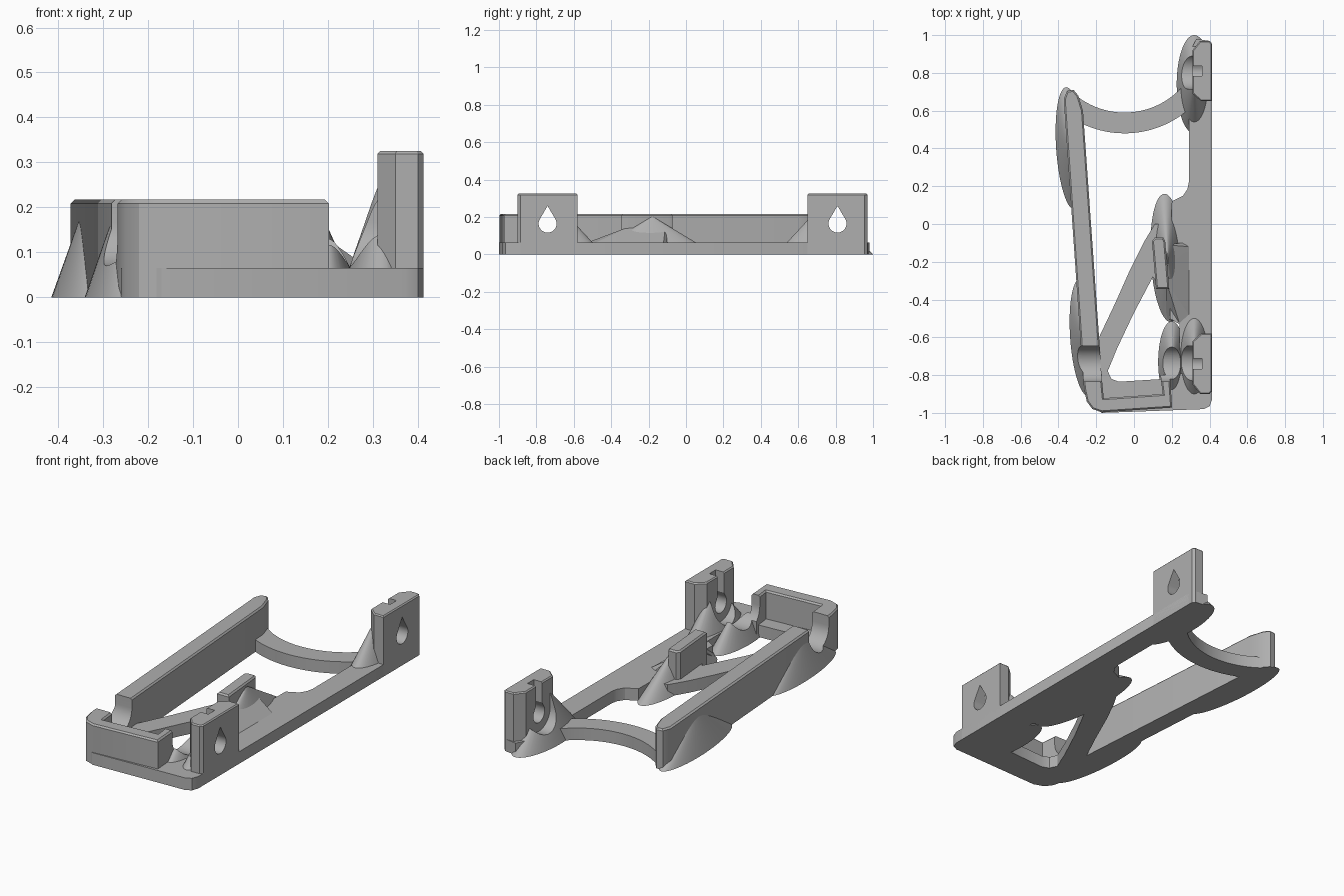
import bpy, bmesh, math
from mathutils import Vector, Matrix

if "Cube" in bpy.data.objects:
    bpy.data.objects.remove(bpy.data.objects["Cube"])

grey = bpy.data.materials.new("plain grey")
grey.diffuse_color = (0.43, 0.43, 0.43, 1)
grey.use_nodes = True
grey.node_tree.nodes["Principled BSDF"].inputs["Base Color"].default_value = grey.diffuse_color
BASE, WALL, POST = 0.065, 0.217, 0.325
BORE_Z, BORE_R = 0.165, 0.095
FRONT_Y, BACK_Y = -0.74, 0.81


def make(name, bm):
    bmesh.ops.recalc_face_normals(bm, faces=bm.faces)
    me = bpy.data.meshes.new(name)
    bm.to_mesh(me)
    bm.free()
    me.materials.append(grey)
    ob = bpy.data.objects.new(name, me)
    bpy.context.collection.objects.link(ob)
    return ob


def prism(name, pts, z0, z1, chamfer=0.0):
    """Outline in x/y pulled up from z0 to z1, top edge chamfered."""
    bm = bmesh.new()
    f = bm.faces.new([bm.verts.new((x, y, z0)) for x, y in pts])
    r = bmesh.ops.extrude_face_region(bm, geom=[f])
    up = [v for v in r["geom"] if isinstance(v, bmesh.types.BMVert)]
    bmesh.ops.translate(bm, verts=up, vec=(0, 0, z1 - z0))
    if chamfer:
        edges = [e for e in bm.edges if all(abs(v.co.z - z1) < 1e-6 for v in e.verts)]
        bmesh.ops.bevel(bm, geom=edges, offset=chamfer, segments=1, affect='EDGES')
    return make(name, bm)


def profile_x(name, pts, x0, x1):
    """Outline in y/z pulled along x."""
    bm = bmesh.new()
    f = bm.faces.new([bm.verts.new((x0, y, z)) for y, z in pts])
    r = bmesh.ops.extrude_face_region(bm, geom=[f])
    vs = [v for v in r["geom"] if isinstance(v, bmesh.types.BMVert)]
    bmesh.ops.translate(bm, verts=vs, vec=(x1 - x0, 0, 0))
    return make(name, bm)


def box(name, x0, x1, y0, y1, z0, z1):
    return prism(name, [(x0, y0), (x1, y0), (x1, y1), (x0, y1)], z0, z1)


def cone(name, cx, cy, rx, ry, h, turn=0):
    """Elliptical buttress cone standing on the floor."""
    bm = bmesh.new()
    m = (Matrix.Translation((cx, cy, h / 2)) @ Matrix.Rotation(math.radians(turn), 4, 'Z')
         @ Matrix.Diagonal((rx, ry, 1, 1)))
    bmesh.ops.create_cone(bm, cap_ends=True, segments=64, radius1=1, radius2=0.02,
                          depth=h, matrix=m)
    return make(name, bm)


def arc(cy, cz, r, a0, a1, n):
    return [(cy + r * math.cos(math.radians(a0 + (a1 - a0) * i / n)),
             cz + r * math.sin(math.radians(a0 + (a1 - a0) * i / n))) for i in range(n + 1)]


def cut(ob, cutters):
    for c in cutters:
        m = ob.modifiers.new("cut", 'BOOLEAN')
        m.operation, m.solver, m.object = 'DIFFERENCE', 'EXACT', c
    dg = bpy.context.evaluated_depsgraph_get()
    me = bpy.data.meshes.new_from_object(ob.evaluated_get(dg))
    ob.modifiers.clear()
    ob.data = me


# Cutters: screwdriver channels, teardrop screw holes, top slots
def channel(name, y, x0):
    pts = arc(y, BORE_Z, BORE_R, 180, 360, 24) + [(y + BORE_R, 0.45), (y - BORE_R, 0.45)]
    return profile_x(name, pts, x0, 0.31)


front_channel = channel("front_channel_cutter", FRONT_Y, -0.5)
back_channel = channel("back_channel_cutter", BACK_Y, 0.15)
cutters = [front_channel, back_channel]

# Mounting posts with their buttress cones
for tag, y, s, ch, cone_y in (("front", FRONT_Y, -1, front_channel, -0.70),
                              ("back", BACK_Y, 1, back_channel, 0.74)):
    hole = profile_x(tag + "_hole_cutter",
                     arc(y, BORE_Z, 0.048, 150, 390, 24) + [(y, 0.26)], 0.2, 0.5)
    slot = box(tag + "_slot_cutter", 0.28, 0.36, y - 0.027, y + 0.027, BORE_Z, 0.45)
    cutters += [hole, slot]
    outline = [(0.31, 0.11), (0.35, 0.16), (0.40, 0.16), (0.413, 0.145),
               (0.413, -0.16), (0.355, -0.16), (0.31, -0.12)]
    post = prism(tag + "_post", [(px, y + s * py) for px, py in outline], 0, POST, 0.006)
    cut(post, [hole, slot])
    buttress = cone(tag + "_post_buttress", 0.319, cone_y, 0.093, 0.26, 0.275)
    cut(buttress, [ch, hole, slot])

# Long left wall joined to the front pocket wall
wall = prism("tray_wall", [
    (-0.372, 0.66), (-0.282, -0.64), (-0.265, -0.87), (-0.25, -0.94), (-0.22, -0.98),
    (-0.17, -0.997), (0.202, -0.972), (0.19, -0.80), (0.14, -0.80), (0.152, -0.90),
    (-0.16, -0.922), (-0.172, -0.80), (-0.182, -0.64), (-0.27, 0.6), (-0.295, 0.68),
    (-0.32, 0.71), (-0.355, 0.705)], 0, WALL, 0.008)
cut(wall, [front_channel])

# Buttress cones on the wall and beside the front channel
cone("left_back_buttress", -0.337, 0.4, 0.075, 0.325, 0.213, 4)
cut(cone("left_front_buttress", -0.265, -0.6, 0.073, 0.31, 0.213, 4), [front_channel])
cut(cone("pocket_buttress", 0.2, -0.73, 0.072, 0.215, 0.2), [front_channel])

# Middle stop with cone and sloped support
prism("middle_stop", [(0.095, -0.09), (0.11, -0.072), (0.155, -0.072), (0.165, -0.09),
                      (0.187, -0.345), (0.117, -0.345)], 0, WALL, 0.008)
cone("middle_buttress", 0.178, -0.18, 0.09, 0.34, 0.2, 3)
bm = bmesh.new()
for x, y, z in ((0.17, -0.3, 0.15), (0.165, -0.11, 0.15), (0.29, -0.48, BASE),
                (0.29, -0.12, BASE), (0.24, -0.525, BASE), (0.255, -0.1, BASE),
                (0.29, -0.48, 0), (0.29, -0.12, 0), (0.24, -0.525, 0), (0.255, -0.1, 0),
                (0.17, -0.5, 0), (0.165, -0.1, 0)):
    bm.verts.new((x, y, z))
bmesh.ops.convex_hull(bm, input=bm.verts)
make("middle_support", bm)

# Flat base frame
prism("right_rail", [
    (0.29, -0.8), (0.413, -0.8), (0.413, 0.93), (0.395, 0.97), (0.33, 0.98), (0.29, 0.9),
    (0.29, 0.22), (0.283, 0.185), (0.26, 0.15), (0.2, 0.12), (0.19, -0.5), (0.24, -0.53),
    (0.24, -0.7)], 0, BASE)
prism("front_floor", [
    (-0.26, -0.9), (-0.235, -0.96), (-0.17, -1.0), (0.37, -0.98), (0.4, -0.965),
    (0.413, -0.93), (0.413, -0.78), (0.29, -0.78), (0.16, -0.82), (-0.08, -0.835),
    (-0.12, -0.82), (-0.138, -0.78), (-0.13, -0.72), (-0.19, -0.63), (-0.26, -0.7)], 0, BASE)
prism("diagonal_strut", [
    (-0.19, -0.61), (-0.1, -0.42), (-0.02, -0.24), (0.05, -0.1), (0.11, 0.0), (0.18, 0.0),
    (0.18, -0.4), (0.1, -0.28), (0.0, -0.47), (-0.09, -0.66), (-0.135, -0.77),
    (-0.2, -0.72)], 0, BASE)
strut = prism("curved_strut", arc(-0.05, 1.0, 0.41, 233, 318, 24)
              + arc(-0.05, 1.0, 0.52, 308, 242, 24), 0, BASE)

# Remove helpers, smooth the round surfaces
for c in cutters:
    bpy.data.objects.remove(c, do_unlink=True)
for ob in bpy.context.collection.objects:
    ob.data.shade_smooth()
    ob.data.set_sharp_from_angle(angle=math.radians(25))
